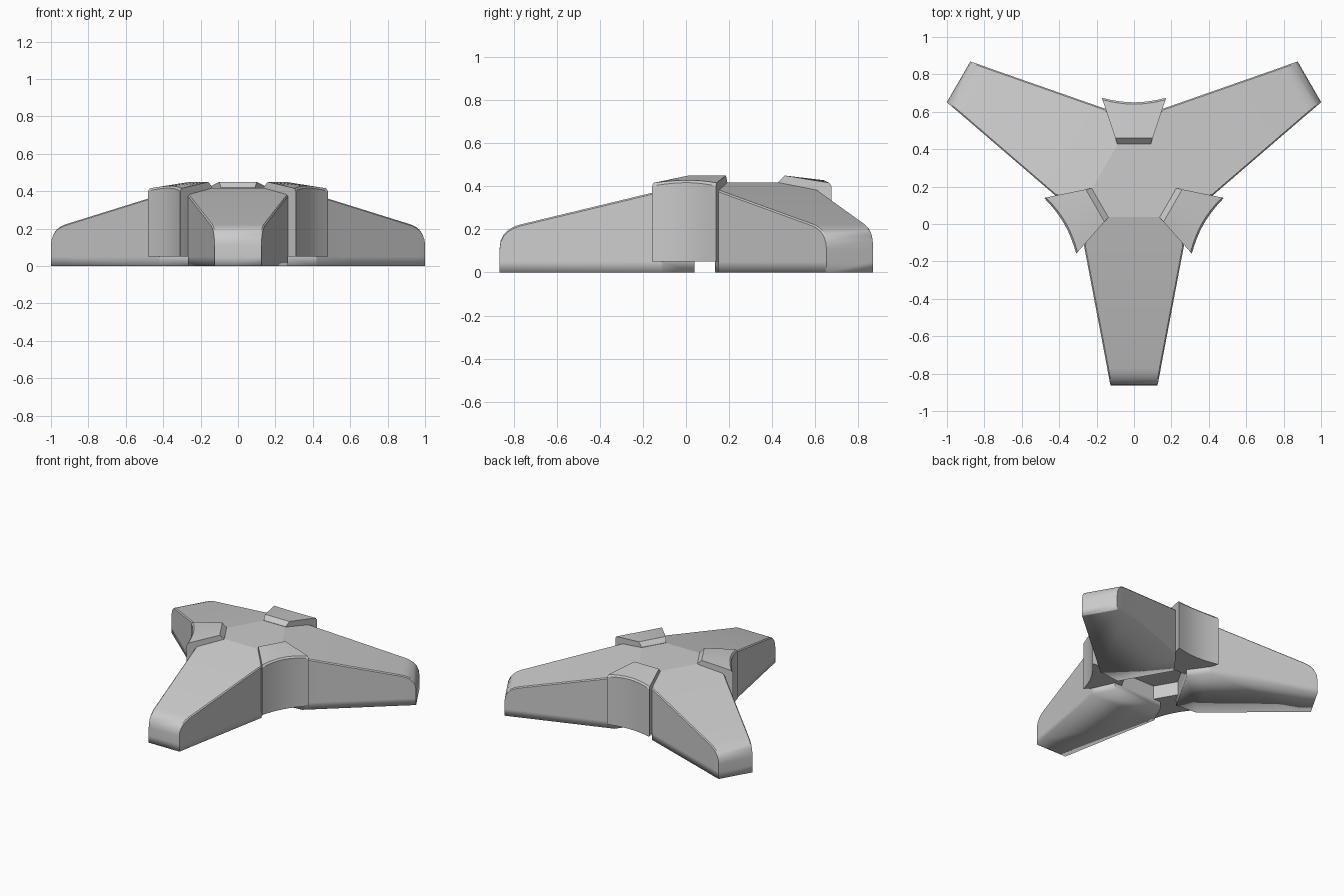
import bpy, bmesh
from math import radians, cos, sin

if "Cube" in bpy.data.objects:
    bpy.data.objects.remove(bpy.data.objects["Cube"])

CENTRE = (0, 0.2185, 0)


def make_object(name, bm, angle):
    bmesh.ops.recalc_face_normals(bm, faces=bm.faces)
    mesh = bpy.data.meshes.new(name)
    bm.to_mesh(mesh)
    bm.free()
    ob = bpy.data.objects.new(name, mesh)
    bpy.context.collection.objects.link(ob)
    ob.location = CENTRE
    ob.rotation_euler.z = radians(angle)
    bpy.ops.object.select_all(action='DESELECT')
    ob.select_set(True)
    bpy.context.view_layer.objects.active = ob
    bpy.ops.object.shade_smooth_by_angle(angle=radians(28))
    return ob


def loft(name, rings, angle):
    """Skin matching closed rings and cap both ends."""
    bm = bmesh.new()
    rows = [[bm.verts.new(p) for p in ring] for ring in rings]
    n = len(rows[0])
    for a, b in zip(rows, rows[1:]):
        for i in range(n):
            j = (i + 1) % n
            bm.faces.new((a[i], a[j], b[j], b[i]))
    bm.faces.new(rows[0])
    bm.faces.new(rows[-1])
    return make_object(name, bm, angle)


def arm_section(r, w, top):
    # small bevel on the top corners, flat foot with a low band above it
    b = 0.007
    half = [(w, 0), (w, 0.05), (w, top - b), (w - b, top)]
    ring = half + [(-y, z) for y, z in reversed(half)]
    return [(r, y, z) for y, z in ring]


def soften_rim(ob):
    # smooth shading runs round the bottom rim
    me = ob.data
    for e in me.edges:
        a, b = (me.vertices[i].co for i in e.vertices)
        if max(a.z, b.z) < 0.01:
            e.use_edge_sharp = False


# stations along an arm: radius, half width, top height
STATIONS = [(0.18, 0.20, 0.418), (0.33, 0.268, 0.381), (0.99, 0.143, 0.222),
            (1.02, 0.138, 0.211), (1.045, 0.133, 0.196), (1.066, 0.129, 0.174),
            (1.079, 0.126, 0.146), (1.083, 0.125, 0.115)]


def bracket_section(t):
    # radial profile of a bracket at lateral position t in -1..1
    ro = 0.432 + 0.024 * t * t
    prof = [(0.21, 0.05), (0.21, 0.42), (0.24, 0.45),
            (ro - 0.010, 0.428 - 0.012 * t * t),
            (ro, 0.417 - 0.016 * t * t), (ro, 0.05)]
    return [(r, t * (0.09 + (r - 0.21) / 3), z) for r, z in prof]


for k in range(3):
    # tapering arms
    soften_rim(loft("arm_%d" % (k + 1),
                    [arm_section(*s) for s in STATIONS], -90 + 120 * k))
    # concave brackets between the arms
    loft("bracket_%d" % (k + 1),
         [bracket_section(i / 4 - 1) for i in range(9)], -30 + 120 * k)

# hub joining the inner ends of the arms
outline = []
for k in range(3):
    a = radians(-90 + 120 * k)
    for y in (-0.20, 0.20):
        outline.append((0.18 * cos(a) - y * sin(a), 0.18 * sin(a) + y * cos(a)))
loft("hub", [[(x, y, z) for x, y in outline] for z in (0.15, 0.418)], 0)
